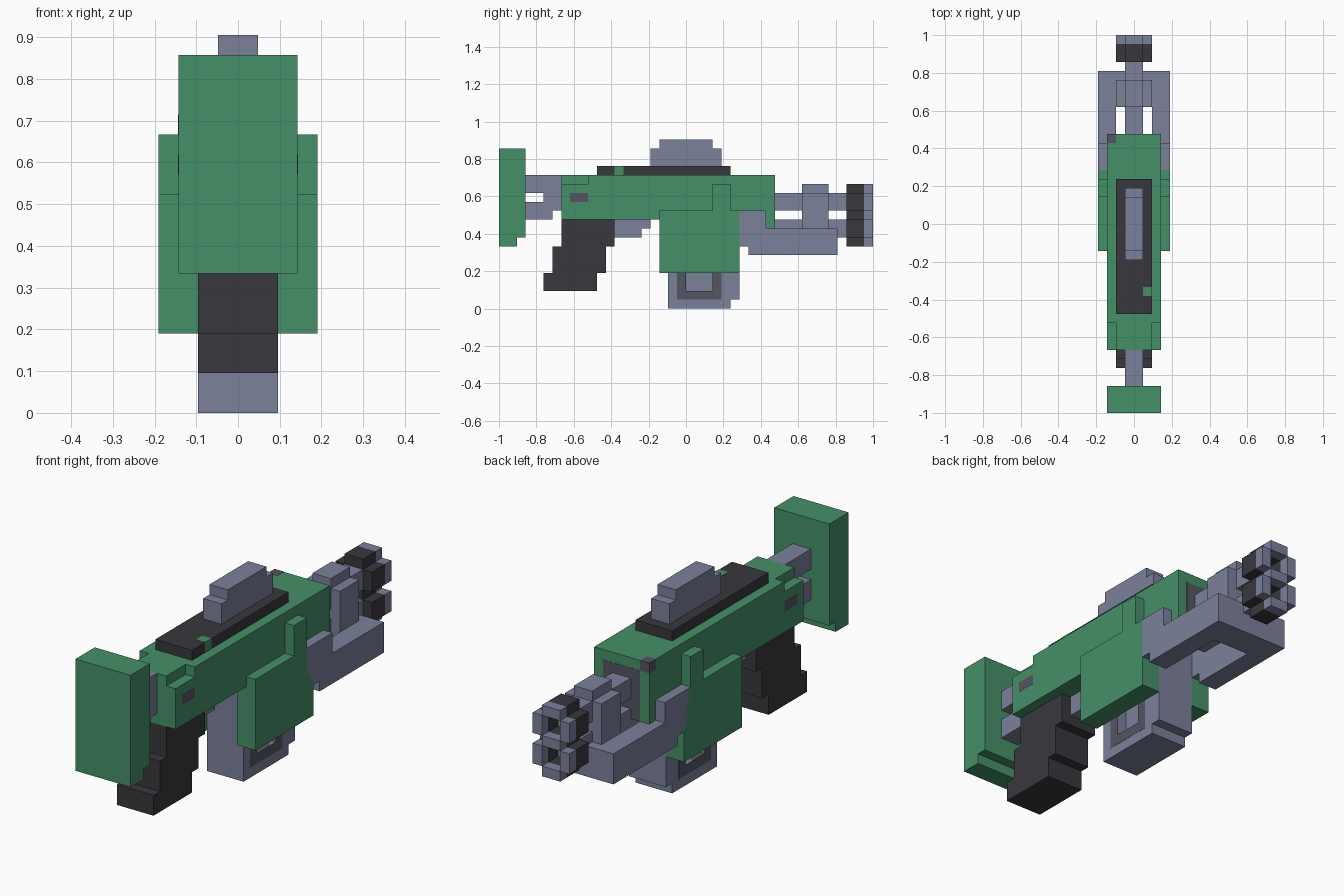
import bpy, bmesh
from mathutils import Vector

if "Cube" in bpy.data.objects:
    bpy.data.objects.remove(bpy.data.objects["Cube"])

U = 2 / 42  # one block of the grid


def material(name, rgb):
    m = bpy.data.materials.new(name)
    m.diffuse_color = (*rgb, 1)
    m.use_nodes = True
    m.node_tree.nodes["Principled BSDF"].inputs["Base Color"].default_value = m.diffuse_color
    return m


GREEN = material("green", (0.06, 0.28, 0.14))
BLACK = material("black", (0.04, 0.04, 0.048))
STEEL = material("steel", (0.20, 0.22, 0.33))
DARK = material("dark_steel", (0.09, 0.09, 0.125))


def rect(y0, y1, z0, z1):
    return [(y0, z0), (y1, z0), (y1, z1), (y0, z1)]


def part(name, mat, *pieces):
    """Each piece is (x0, x1, side outline in y/z), in blocks, extruded along x."""
    bm = bmesh.new()
    for x0, x1, outline in pieces:
        face = bm.faces.new([bm.verts.new((x0 * U, y * U - 1, z * U)) for y, z in outline])
        ext = bmesh.ops.extrude_face_region(bm, geom=[face])["geom"]
        verts = [g for g in ext if isinstance(g, bmesh.types.BMVert)]
        bmesh.ops.translate(bm, verts=verts, vec=Vector(((x1 - x0) * U, 0, 0)))
    bmesh.ops.recalc_face_normals(bm, faces=bm.faces)
    mesh = bpy.data.meshes.new(name)
    bm.to_mesh(mesh)
    bm.free()
    mesh.materials.append(mat)
    obj = bpy.data.objects.new(name, mesh)
    bpy.context.collection.objects.link(obj)
    return obj


def both(x0, x1, outline):
    return (x0, x1, outline), (-x1, -x0, outline)


# Shoulder stock and its open strut
part("stock_pad", GREEN, (-3, 3, [(0, 7), (2, 7), (2, 8), (3, 8), (3, 18), (0, 18)]))
part("stock_strut", STEEL, (-1, 1, [(3, 10), (6, 10), (6, 11), (7, 11), (7, 15),
                                    (3, 15), (3, 13), (5, 13), (5, 12), (3, 12)]))

# Main body: full-height core with notched rear shoulders
part("body", GREEN,
     (-2, 2, [(7, 10), (30, 10), (30, 9), (31, 9), (31, 15), (7, 15)]),
     *both(2, 3, [(7, 10), (30, 10), (30, 9), (31, 9), (31, 15), (10, 15), (10, 14), (7, 14)]))
part("body_front_plate", DARK, (-2, 2, rect(30.5, 31.02, 9, 14)))
part("body_side_marks", DARK, *both(2.5, 3.02, rect(8, 10, 12, 13)))
part("body_corner_mark", DARK, (-3.02, -2, rect(30, 31.02, 14, 15.02)))

# Side armour with upright tabs
part("side_panels", GREEN,
     *both(2, 4, rect(18, 27, 4, 11)), *both(3, 4, rect(24, 26, 11, 14)))

# Grip and trigger
part("grip", BLACK, (-2, 2, [(5, 2), (11, 2), (11, 4), (12, 4), (12, 7), (13, 7),
                             (13, 10), (7, 10), (7, 7), (6, 7), (6, 4), (5, 4)]))
part("trigger", STEEL, (-1, 1, [(13, 8), (16, 8), (16, 9), (17, 9), (17, 10), (13, 10)]))

# Magazine with recessed window and dark frame
mag = [(19, 0), (26, 0), (26, 1), (27, 1), (27, 10)]
part("magazine", STEEL,
     (-1, 1, mag + [(19, 10)]),
     *both(1, 2, mag + [(24, 10), (24, 2), (21, 2), (21, 10), (19, 10)]))
part("magazine_window_frame", DARK,
     *both(1.5, 2.02, [(20, 1), (25, 1), (25, 8), (24, 8), (24, 2), (21, 2), (21, 8), (20, 8)]))

# Top rail and sight
part("top_rail", BLACK, (-2, 2, rect(11, 26, 15, 16)))
part("rail_mark", GREEN, (1, 2.02, rect(13, 14, 15, 16.02)))
part("sight", STEEL, (-1, 1, [(17, 16), (25, 16), (25, 18), (24, 18), (24, 19),
                              (18, 19), (18, 18), (17, 18)]))

# Fore-end frame: two arms joined by a front bar
part("fore_frame", STEEL,
     *both(2, 4, [(26, 9), (27, 7), (28, 7), (28, 6), (38, 6), (38, 9), (30, 9), (30, 11), (26, 11)]),
     (-2, 2, rect(35, 38, 6, 9)))

# Barrels and the clamp around them
part("barrel_clamp", STEEL, (-1, 1, rect(34, 37, 8, 14)), *both(1, 2, rect(34, 37, 8, 13)))
for label, z in (("lower", 8), ("upper", 11)):
    part(label + "_barrel", STEEL, (-1, 1, rect(30, 39.5, z, z + 2)))
    # Cross-shaped hollow muzzle: black collar then steel tip
    for kind, mat, y0, y1 in (("collar", BLACK, 39, 41), ("tip", STEEL, 41, 42)):
        part(f"{label}_muzzle_{kind}", mat,
             *both(1, 2, rect(y0, y1, z, z + 2)),
             (-1, 1, rect(y0, y1, z + 2, z + 3)), (-1, 1, rect(y0, y1, z - 1, z)))
